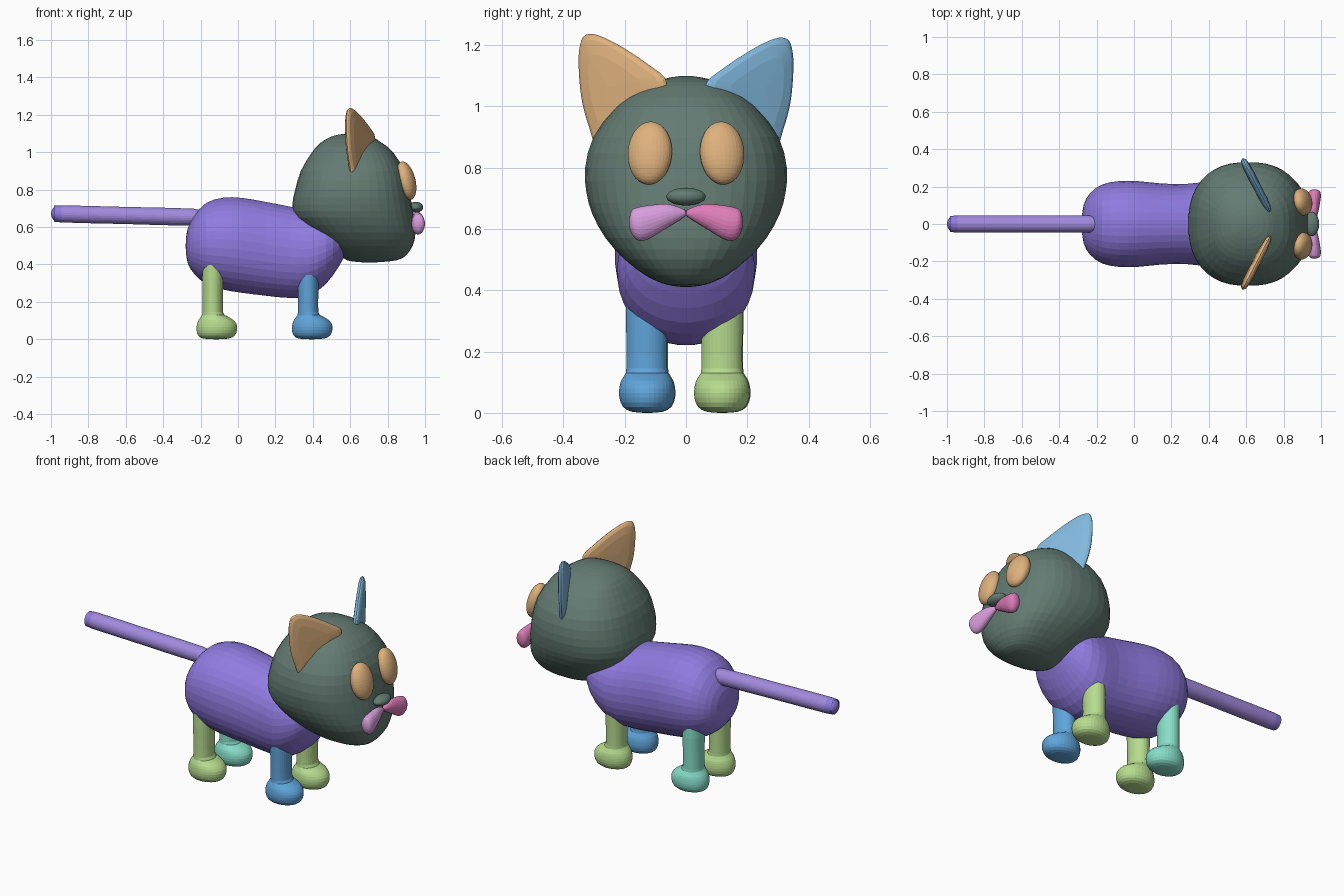
import bpy, bmesh
from math import cos, sin, pi, copysign, radians
from mathutils import Vector, Matrix

cube = bpy.data.objects.get("Cube")
if cube:
    bpy.data.objects.remove(cube, do_unlink=True)


def material(name, hex_code):
    rgb = [int(hex_code[i:i + 2], 16) / 255 for i in (0, 2, 4)]
    color = [((c + 0.055) / 1.055) ** 2.4 for c in rgb] + [1]
    mat = bpy.data.materials.new(name)
    mat.use_nodes = True
    mat.diffuse_color = color
    mat.node_tree.nodes["Principled BSDF"].inputs["Base Color"].default_value = color
    return mat


purple = material("body purple", "8F7BE0")
lilac = material("tail lilac", "A18BDE")
slate = material("head slate green", "637B72")
tan = material("eye tan", "DEB17D")
sky = material("ear sky blue", "82B9DE")
blue = material("leg blue", "60A5DC")
green = material("leg green", "B7DC8F")
teal = material("leg teal", "87DEC8")
pink = material("cheek pink", "DE7DB9")
orchid = material("cheek orchid", "DA9EDE")


def finish(name, bm, mats):
    bmesh.ops.remove_doubles(bm, verts=bm.verts, dist=0.0001)
    bmesh.ops.recalc_face_normals(bm, faces=bm.faces)
    mesh = bpy.data.meshes.new(name)
    bm.to_mesh(mesh)
    bm.free()
    for mat in mats:
        mesh.materials.append(mat)
    obj = bpy.data.objects.new(name, mesh)
    bpy.context.collection.objects.link(obj)
    return obj


def spline(points, steps, closed=False):
    """Catmull-Rom through tuples; open ends continue through the pole."""
    pts = [Vector(p) for p in points]
    if closed:
        pts = [pts[-1]] + pts + pts[:2]
    else:
        flip = lambda s: Vector((s[0], s[2], s[1], -s[3]))
        pts = [flip(pts[1])] + pts + [flip(pts[-2])]
    out = []
    for a, b, c, d in zip(pts, pts[1:], pts[2:], pts[3:]):
        for i in range(steps):
            t = i / steps
            out.append(0.5 * (2 * b + (c - a) * t + (2 * a - 5 * b + 4 * c - d) * t ** 2
                              + (3 * b - a - 3 * c + d) * t ** 3))
    return out if closed else out + [pts[-2]]


def bridge(bm, rings):
    for low, high in zip(rings, rings[1:]):
        for i in range(len(low)):
            j = (i + 1) % len(low)
            bm.faces.new((low[i], low[j], high[j], high[i]))


def loft(name, stations, place, mats, power=2.0, sides=36, steps=2):
    """Sections (position, low, high, half width) put in space by place(p, u, w)."""
    bm = bmesh.new()
    rounded = lambda c: copysign(abs(c) ** (2 / power), c)
    rings = []
    for p, lo, hi, half in spline(stations, steps):
        ring = []
        for i in range(sides):
            a = 2 * pi * (i + 0.5) / sides
            u = (lo + hi) / 2 + (hi - lo) / 2 * rounded(cos(a))
            ring.append(bm.verts.new(place(p, u, half * rounded(sin(a)))))
        rings.append(ring)
    bridge(bm, rings)
    return finish(name, bm, mats)


def ellipsoid(name, center, radii, mat, tilt=0, yaw=0):
    bm = bmesh.new()
    bmesh.ops.create_uvsphere(bm, u_segments=32, v_segments=20, radius=1)
    bm.transform(Matrix.Translation(center) @ Matrix.Rotation(yaw, 4, "Z")
                 @ Matrix.Rotation(tilt, 4, "Y") @ Matrix.Diagonal((*radii, 1)))
    return finish(name, bm, [mat])


# Body: lofted along its length
body = [(-.28, .5, .5, 0), (-.27, .41, .59, .1), (-.235, .35, .66, .165),
        (-.17, .295, .73, .212), (-.08, .265, .758, .23), (.02, .248, .757, .23),
        (.15, .232, .735, .217), (.28, .22, .71, .215), (.38, .232, .69, .225),
        (.47, .295, .68, .215), (.54, .39, .64, .17), (.575, .46, .58, .09),
        (.585, .52, .52, 0)]
loft("body", body, lambda p, u, w: (p, w, u), [purple], 2.1)

# Head: lofted upwards with boxy rounded sections
head = [(.41, .7, .7, 0), (.418, .6, .82, .06), (.43, .57, .87, .095),
        (.45, .54, .9, .135), (.5, .47, .935, .2), (.57, .38, .95, .263),
        (.65, .305, .942, .307), (.72, .29, .93, .326), (.8, .305, .915, .33),
        (.9, .335, .89, .303), (1, .395, .83, .228), (1.05, .44, .77, .165),
        (1.08, .49, .72, .105), (1.095, .54, .66, .05), (1.1, .6, .6, 0)]
loft("head", head, lambda p, u, w: (u, w, p), [slate], 2.4, 40)

# Tail: rounded rod with a differently coloured tip
r = .046
rod = [(-1, 0, 0, 0), (-.994, -.022, .022, .022), (-.98, -.038, .038, .038),
       (-.945, -r, r, r), (-.6, -r, r, r), (-.24, -r, r, r), (-.21, -.03, .03, .03),
       (-.2, 0, 0, 0)]
tail = loft("tail", rod, lambda p, u, w: (p, w, .672 + u - .025 * (p + 1)),
            [lilac, purple], sides=28)
for face in tail.data.polygons:
    face.material_index = int(face.center.x < -.945)

# Legs: each shin blends into a paw pointing forward
leg = [(0, .02, .02, 0), (.004, -.05, .085, .05), (.02, -.078, .118, .078),
       (.05, -.087, .13, .09), (.08, -.085, .128, .09), (.105, -.075, .108, .084),
       (.125, -.06, .075, .072), (.145, -.055, .055, .067), (.25, -.055, .055, .067),
       (.4, -.055, .055, .067), (.44, -.03, .03, .04), (.45, 0, 0, 0)]
for name, x, y, mat in (("front_right_leg", .375, -.128, blue),
                        ("front_left_leg", .375, .117, green),
                        ("back_right_leg", -.135, -.125, green),
                        ("back_left_leg", -.135, .12, teal)):
    loft(name, leg, lambda p, u, w: (x + u, y + w, p), [mat])

# Ears: thin curved triangles with softened rims, turned outwards
ear = [(.32, 1.236), (.342, 1.215), (.35, 1.15), (.341, 1.03), (.315, .93), (.285, .87),
       (.2, .92), (.09, 1.02), (.065, 1.085), (.12, 1.135), (.21, 1.195), (.28, 1.23)]
outline = spline(ear, 4, closed=True)
middle = Vector((.25, 1.07))
for name, side, drop, mat in (("right_ear", -1, 0, tan), ("left_ear", 1, .012, sky)):
    bm = bmesh.new()
    rings = []
    for scale, off in ((0, -.023), (.6, -.021), (.88, -.015), (.97, -.008), (1, 0),
                       (.97, .008), (.88, .015), (.6, .021), (0, .023)):
        ring = []
        for point in outline:
            w, z = middle + (point - middle) * scale
            x = .59 + (.33 - w) * .52
            ring.append(bm.verts.new((x + off * .89, side * (w + off * .46), z - drop)))
        rings.append(ring)
    bridge(bm, rings)
    finish(name, bm, [mat])

# Eyes, nose and the two cheek lobes
cheek = [(0, .65, .65, 0), (.008, .638, .665, .012), (.06, .605, .682, .026),
         (.12, .568, .678, .034), (.155, .562, .672, .035), (.178, .585, .66, .026),
         (.186, .622, .622, 0)]
for label, side, mat in (("right", -1, orchid), ("left", 1, pink)):
    ellipsoid(label + "_eye", (.9, side * .118, .848), (.048, .073, .105), tan,
              radians(-14), side * radians(10))
    loft(label + "_cheek", cheek, lambda p, u, w: (.955 + p * .06 + w, side * p, u),
         [mat], sides=24, steps=3)
ellipsoid("nose", (.95, 0, .706), (.04, .064, .029), slate)
